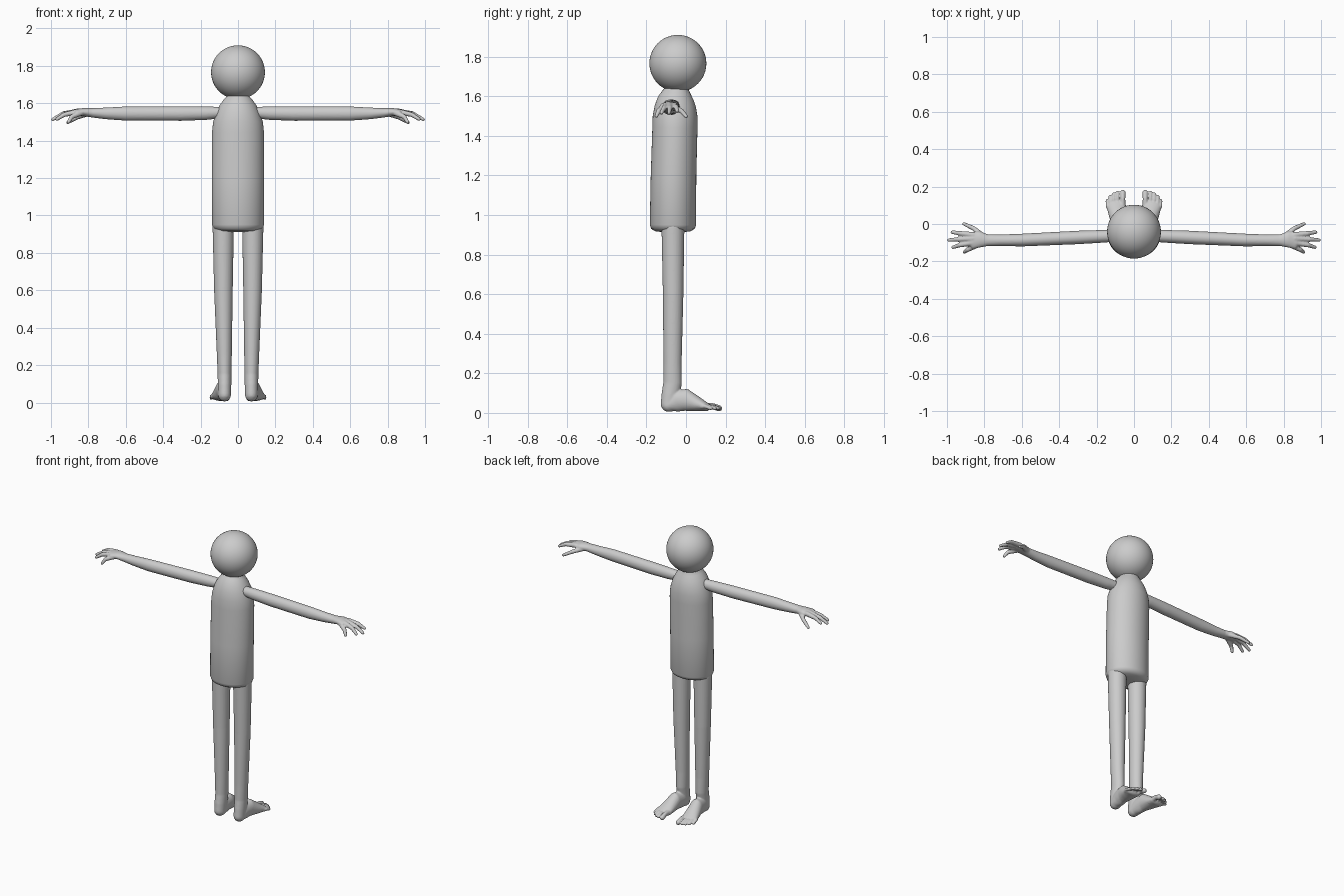
import bpy, bmesh, math
from mathutils import Vector


def tube(bm, sections, ref, n=24, dome=True):
    """Loft ellipses (x, y, z, half-width along ref, other half-width) and round the ends."""
    pts = [Vector(s[:3]) for s in sections]
    rings = []
    for i, s in enumerate(sections):
        t = (pts[min(i + 1, len(pts) - 1)] - pts[max(i - 1, 0)]).normalized()
        side = (Vector(ref) - t * t.dot(Vector(ref))).normalized()
        rings.append((pts[i], side, t.cross(side), s[3], s[4], t))
    if dome:
        def cap(ring, sign):
            p, s, u, a, b, t = ring
            r = min(a, b)
            return [(p + t * sign * r * math.sin(k), s, u, a * math.cos(k), b * math.cos(k), t)
                    for k in (0.4, 0.8, 1.15, 1.45)]
        rings = cap(rings[0], -1)[::-1] + rings + cap(rings[-1], 1)
    loops = []
    for p, s, u, a, b, t in rings:
        loops.append([bm.verts.new(p + s * a * math.cos(2 * math.pi * k / n)
                                   + u * b * math.sin(2 * math.pi * k / n)) for k in range(n)])
    for l0, l1 in zip(loops, loops[1:]):
        for k in range(n):
            bm.faces.new((l0[k], l0[(k + 1) % n], l1[(k + 1) % n], l1[k]))
    bm.faces.new(loops[0][::-1])
    bm.faces.new(loops[-1])


def finish(bm, name):
    bmesh.ops.recalc_face_normals(bm, faces=bm.faces)
    me = bpy.data.meshes.new(name)
    bm.to_mesh(me)
    bm.free()
    me.polygons.foreach_set("use_smooth", [True] * len(me.polygons))
    ob = bpy.data.objects.new(name, me)
    bpy.context.collection.objects.link(ob)
    return ob


def blend_pair(ob):
    """Fuse overlapping tubes into one soft skin and mirror it across x."""
    rm = ob.modifiers.new("fuse", 'REMESH')
    rm.mode = 'VOXEL'
    rm.voxel_size = 0.0045
    rm.use_smooth_shade = True
    sm = ob.modifiers.new("soften", 'SMOOTH')
    sm.factor = 0.5
    sm.iterations = 4
    ob.modifiers.new("mirror", 'MIRROR').use_mirror_merge = False


# Head
bm = bmesh.new()
bmesh.ops.create_uvsphere(bm, u_segments=48, v_segments=24, radius=0.144)
finish(bm, "head").location = (0, -0.041, 1.766)

# Torso with sloping shoulders and neck
bm = bmesh.new()
torso = [(0.912, -0.066, 0.05, 0.04), (0.918, -0.066, 0.105, 0.09), (0.93, -0.066, 0.131, 0.11),
         (0.95, -0.066, 0.139, 0.117), (1.2, -0.063, 0.14, 0.115), (1.44, -0.056, 0.139, 0.114),
         (1.50, -0.055, 0.133, 0.113), (1.55, -0.054, 0.117, 0.104), (1.59, -0.052, 0.098, 0.09),
         (1.62, -0.048, 0.076, 0.072), (1.64, -0.046, 0.058, 0.058), (1.67, -0.044, 0.05, 0.05)]
tube(bm, [(0, y, z, a, b) for z, y, a, b in torso], (1, 0, 0), 48, dome=False)
finish(bm, "torso")

# Arms: sleeve, palm and digits
bm = bmesh.new()
tube(bm, [(0.10, -0.063, 1.55, 0.032, 0.031), (0.17, -0.066, 1.547, 0.034, 0.036),
          (0.3, -0.072, 1.545, 0.036, 0.039), (0.6, -0.086, 1.545, 0.034, 0.038),
          (0.71, -0.087, 1.546, 0.031, 0.031), (0.78, -0.087, 1.549, 0.031, 0.025),
          (0.825, -0.083, 1.553, 0.043, 0.022), (0.865, -0.087, 1.552, 0.046, 0.017)], (0, 1, 0))
digits = [
    [(0.80, -0.07, 1.547), (0.86, -0.022, 1.525), (0.91, 0.001, 1.498)],
    [(0.86, -0.058, 1.554), (0.93, -0.05, 1.546), (0.972, -0.044, 1.525)],
    [(0.86, -0.078, 1.556), (0.94, -0.082, 1.541), (0.99, -0.086, 1.514)],
    [(0.86, -0.1, 1.554), (0.93, -0.112, 1.539), (0.968, -0.125, 1.515)],
    [(0.84, -0.112, 1.549), (0.89, -0.138, 1.527), (0.906, -0.15, 1.5)]]
for d in digits:
    tube(bm, [(*p, r, r) for p, r in zip(d, (0.016, 0.0125, 0.0095))], (0, 1, 0.01), 16)
blend_pair(finish(bm, "arms"))

# Legs: shank, foot and toes
bm = bmesh.new()
tube(bm, [(0.072, -0.086, 0.04, 0.034, 0.042), (0.072, -0.078, 0.09, 0.036, 0.046),
          (0.072, -0.068, 0.15, 0.037, 0.047), (0.073, -0.068, 0.25, 0.040, 0.046),
          (0.078, -0.065, 0.6, 0.050, 0.052), (0.079, -0.066, 0.94, 0.057, 0.058)], (1, 0, 0))
tube(bm, [(0.072, -0.09, 0.04, 0.034, 0.035), (0.075, -0.05, 0.06, 0.037, 0.055),
          (0.08, 0.0, 0.066, 0.041, 0.056), (0.088, 0.055, 0.045, 0.048, 0.038),
          (0.095, 0.1, 0.031, 0.052, 0.023)], (1, 0, 0))
toes = [(0.062, 0.06, 0.167, 0.016), (0.085, 0.088, 0.168, 0.0105), (0.103, 0.108, 0.16, 0.0105),
        (0.119, 0.127, 0.146, 0.010), (0.133, 0.143, 0.125, 0.0095)]
for x0, x1, y, r in toes:
    tube(bm, [(x0, 0.08, 0.032, r * 1.1, r * 1.2), (x1, y - 0.03, 0.034, r * 0.85, r),
              (x1, y, 0.023, r, r)], (1, 0, 0), 16)
blend_pair(finish(bm, "legs"))
